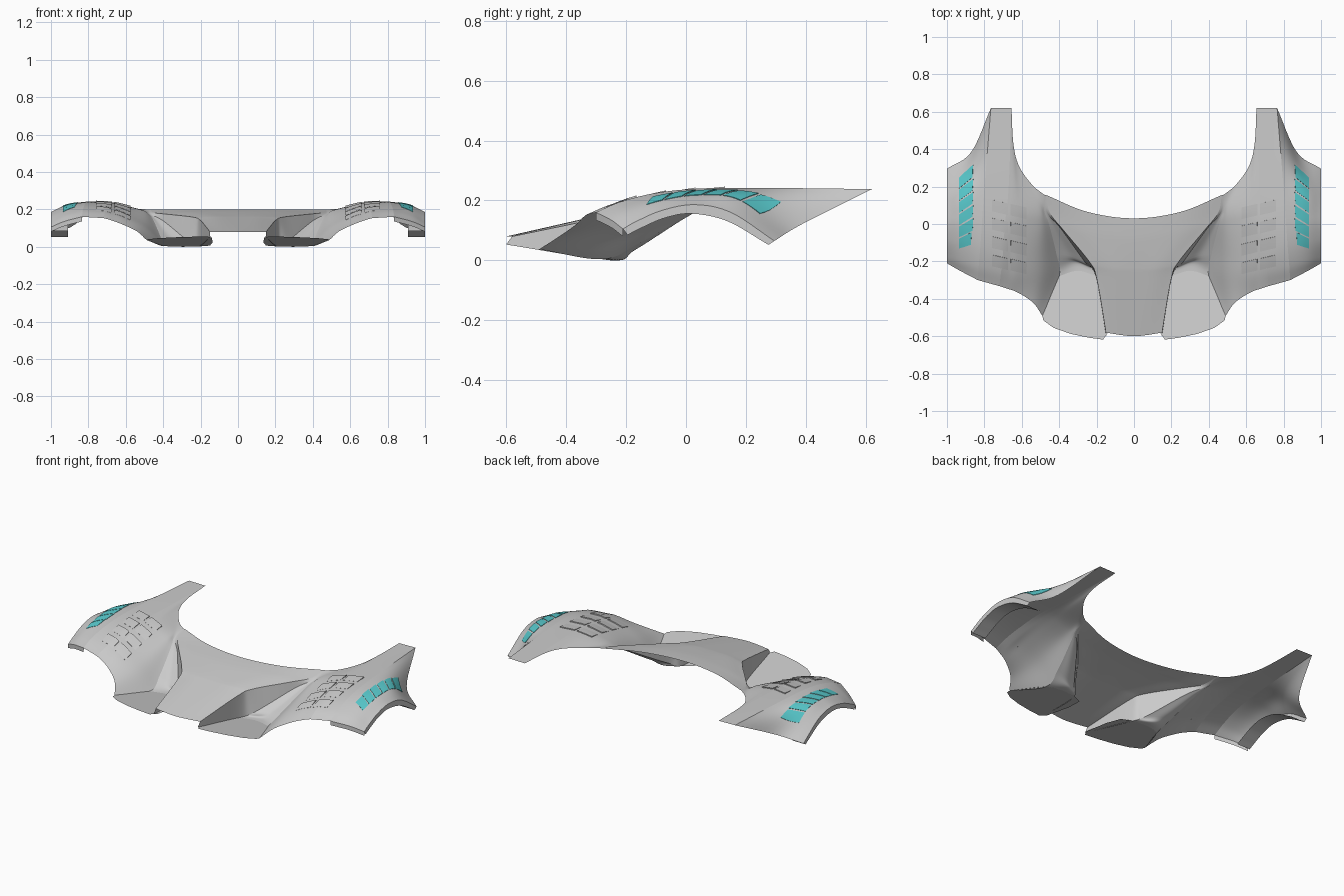
import bpy
from mathutils import Vector
from mathutils.bvhtree import BVHTree

if "Cube" in bpy.data.objects:
    bpy.data.objects.remove(bpy.data.objects["Cube"])


def curve(pts, n, smooth=True):
    """Sample a Catmull-Rom (or straight) path through pts, n steps per span."""
    p = [Vector(q) for q in pts]
    p = [2 * p[0] - p[1]] + p + [2 * p[-1] - p[-2]]
    out = []
    for i in range(1, len(p) - 2):
        a, b, c, d = p[i - 1:i + 3]
        for k in range(n):
            t = k / n
            if smooth:
                out.append(0.5 * (2 * b + (c - a) * t + (2 * a - 5 * b + 4 * c - d) * t * t
                                  + (3 * b - a - 3 * c + d) * t ** 3))
            else:
                out.append(b.lerp(c, t))
    return out + [p[-2]]


def make(name, verts, faces, mirror=True, color=None, smooth=True):
    me = bpy.data.meshes.new(name)
    me.from_pydata([tuple(v) for v in verts], [], faces)
    ob = bpy.data.objects.new(name, me)
    bpy.context.collection.objects.link(ob)
    if color:
        mat = bpy.data.materials.new(name)
        mat.diffuse_color = color
        mat.use_nodes = True
        mat.node_tree.nodes["Principled BSDF"].inputs["Base Color"].default_value = mat.diffuse_color
        me.materials.append(mat)
    if smooth:
        bpy.context.view_layer.objects.active = ob
        bpy.ops.object.select_all(action='DESELECT')
        ob.select_set(True)
        bpy.ops.object.shade_smooth_by_angle(angle=0.6)
    if mirror:
        ob.modifiers.new("Mirror", 'MIRROR').use_mirror_merge = False
    return ob


def loft(name, cols, smooth=True, nu=6, nv=8, mirror=True, skip=0):
    """Skin a sheet across front-to-rear paths, listed from inside to outside."""
    paths = [curve(c, nv)[skip * nv:] for c in cols]
    rows = [curve(r, nu, smooth) for r in zip(*paths)]
    w = len(rows[0])
    verts = [v for r in rows for v in r]
    faces = [(j * w + i, j * w + i + 1, (j + 1) * w + i + 1, (j + 1) * w + i)
             for j in range(len(rows) - 1) for i in range(w - 1)]
    make(name, verts, faces, mirror)
    return verts, faces


# Front-to-rear guide paths, right half
hood_mid = [(0, -.6, .08), (0, -.3, .148), (0, -.22, .165), (0, -.1, .185), (0, -.03, .194), (0, .03, .2)]
hood_quarter = [(.08, -.592, .08), (.11, -.3, .147), (.13, -.215, .165), (.22, -.07, .184),
                (.25, .01, .193), (.25, .065, .2)]
hood_edge = [(.15, -.58, .08), (.2, -.29, .14), (.24, -.2, .158), (.38, -.03, .174),
             (.45, .06, .182), (.47, .155, .2)]
floor_in = [(.148, -.6, .053), (.205, -.28, .004), (.265, -.2, .03), (.395, -.02, .135),
            (.465, .06, .174), (.475, .156, .2)]
floor_mid = [(.33, -.58, .05), (.30, -.25, 0), (.345, -.17, .035), (.43, -.01, .137),
             (.472, .065, .175), (.48, .157, .2)]
floor_out = [(.49, -.49, .037), (.40, -.28, .004), (.415, -.16, .055), (.455, 0, .147),
             (.48, .07, .178), (.485, .16, .2)]
ridge = [(.54, -.42, .082), (.50, -.28, .10), (.50, -.17, .13), (.505, -.02, .175),
         (.51, .08, .195), (.545, .21, .203)]
inner = [(.62, -.367, .12), (.61, -.27, .155), (.61, -.17, .18), (.60, 0, .21), (.60, .11, .22), (.615, .31, .218)]
neck = [(.68, -.345, .142), (.67, -.255, .175), (.665, -.155, .20), (.655, 0, .225),
        (.64, .16, .231), (.645, .43, .23)]
crown = [(.72, -.332, .153), (.71, -.25, .187), (.70, -.15, .212), (.69, 0, .232), (.67, .2, .237), (.655, .62, .236)]
crease = [(.835, -.30, .16), (.83, -.22, .195), (.82, -.1, .225), (.81, .05, .24),
          (.795, .25, .242), (.765, .62, .238)]
side = [(.93, -.25, .135), (.93, -.19, .167), (.92, -.09, .203), (.92, .04, .222), (.91, .19, .213), (.87, .385, .12)]
arch_top = [(1, -.21, .105), (1, -.17, .128), (1, -.08, .167), (1, .03, .186), (1, .15, .16), (1, .295, .065)]
arch_low = [(1, -.195, .085), (1, -.15, .108), (1, -.07, .142), (1, .02, .156), (1, .14, .13), (1, .275, .052)]
arch_in = [(x - .09, y, z) for x, y, z in arch_low]

# Body sheets
flip = lambda c: [(-x, y, z) for x, y, z in c]
loft("hood", [flip(hood_edge), flip(hood_quarter), hood_mid, hood_quarter, hood_edge], mirror=False)
loft("scoop_wall", [hood_edge, floor_in])
loft("scoop_floor", [floor_in, floor_mid, floor_out], skip=1)
fender_parts = [
    loft("fender_inner", [floor_out, ridge, inner, neck, crown]),
    loft("fender_top", [crown, crease]),
    loft("fender_side", [crease, side, arch_top]),
]
loft("wheel_arch_lip", [arch_top, arch_low, arch_in], smooth=False, nu=2)
loft("fender_front_lip", [[(x, y, z - .025), (x, y, z)] for x, y, z in (crease[0], side[0], arch_top[0])], nv=1)

# Sloping splitter plate under each scoop, reaching slightly beneath the hood
outline = [(.14, -.58), (.165, -.618), (.24, -.608), (.34, -.587), (.43, -.555), (.485, -.515), (.49, -.49),
           (.45, -.39), (.42, -.32), (.40, -.28), (.36, -.258), (.30, -.25), (.22, -.255), (.15, -.29), (.135, -.4)]
make("splitter_plate", [(x, y, .055 - .055 * (y + .618) / .368) for x, y in outline],
     [tuple(range(len(outline)))], smooth=False)

# Vents are dropped onto the fender surface
trees = [BVHTree.FromPolygons(v, f) for v, f in fender_parts]


def drop(x, y, h):
    hits = [t.ray_cast(Vector((x, y, 1)), Vector((0, 0, -1))) for t in trees]
    loc, nor = max(((q[0], q[1]) for q in hits if q[0]), key=lambda q: q[0].z)
    return loc + nor * h


def pad(name, corners, heights, color=None, n=4):
    """Thin plate over the quad of xy corners (counter-clockwise), lying on the fender."""
    a, b, c, d = [Vector(q) for q in corners]
    top, low = [], []
    for j in range(n + 1):
        for i in range(n + 1):
            q = a.lerp(b, i / n).lerp(d.lerp(c, i / n), j / n)
            top.append(drop(q.x, q.y, heights[0] + (heights[1] - heights[0]) * j / n))
            low.append(drop(q.x, q.y, .0003))
    w, m = n + 1, len(top)
    faces = [(j * w + i, j * w + i + 1, j * w + i + w + 1, j * w + i + w) for j in range(n) for i in range(n)]
    rim = list(range(n)) + [k * w + n for k in range(n)] + \
        [n * w + n - k for k in range(n)] + [(n - k) * w for k in range(n)]
    faces += [(rim[k - 1], rim[k - 1] + m, rim[k] + m, rim[k]) for k in range(len(rim))]
    make(name, top + low, faces, color=color)


# Teal side vent, six slanted panels
teal = (.1, .6, .62, 1)
outer_y = [-.135, -.075, -.01, .055, .12, .185, .25]
inner_y = [-.115, -.04, .035, .105, .175, .245, .32]
for k in range(6):
    x0, x1 = (.872 if k == 0 else .863), .935
    pad("side_vent_panel", [(x0, inner_y[k] + .004), (x1, outer_y[k] + .004),
                            (x1, outer_y[k + 1] - .004), (x0 - .004, inner_y[k + 1] - .004)],
        (.002, .003), teal)

# Louvres on the fender top, two columns of four
for row in range(4):
    y = -.268 + row * .098
    for x0, dy in ((.575, 0), (.675, .022)):
        pad("louvre", [(x0, y + dy), (x0 + .085, y + dy + .02),
                       (x0 + .085, y + dy + .082), (x0, y + dy + .062)], (.001, .006))
